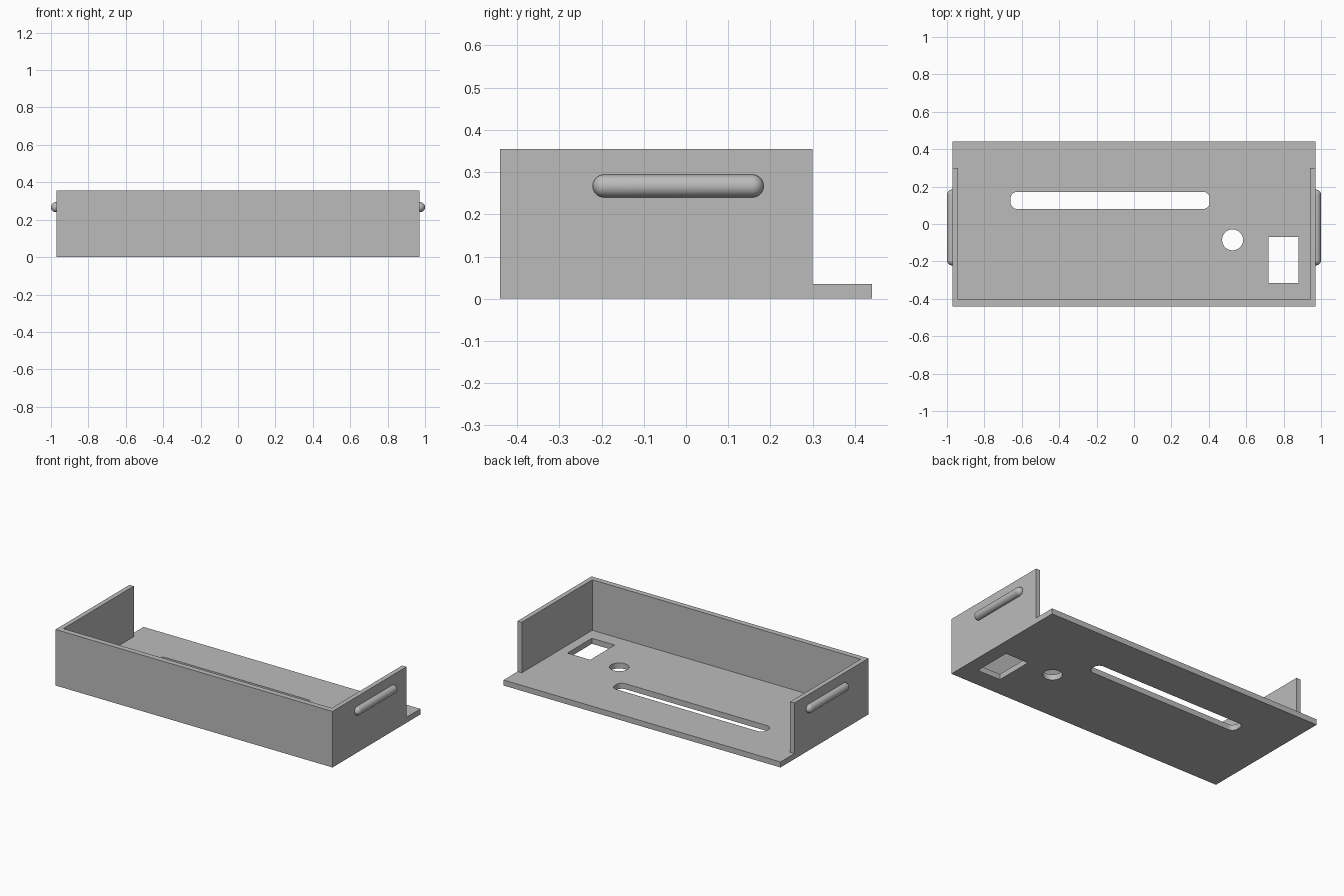
import bpy, bmesh
from math import sin, cos, pi, tau, radians
from mathutils import Matrix

if "Cube" in bpy.data.objects:
    bpy.data.objects.remove(bpy.data.objects["Cube"])

# One plain grey for the whole tray
grey = bpy.data.materials.new("plain grey")
grey.use_nodes = True
colour = (0.5, 0.5, 0.5, 1)
grey.diffuse_color = colour
grey.node_tree.nodes["Principled BSDF"].inputs["Base Color"].default_value = colour


def make_object(name, bm):
    bmesh.ops.recalc_face_normals(bm, faces=bm.faces)
    mesh = bpy.data.meshes.new(name)
    bm.to_mesh(mesh)
    bm.free()
    mesh.materials.append(grey)
    obj = bpy.data.objects.new(name, mesh)
    bpy.context.collection.objects.link(obj)
    return obj


def prism(name, outline, z0, z1):
    """Extrude a flat outline upwards from z0 to z1."""
    bm = bmesh.new()
    face = bm.faces.new([bm.verts.new((x, y, z0)) for x, y in outline])
    top = bmesh.ops.extrude_face_region(bm, geom=[face])["geom"]
    verts = [v for v in top if isinstance(v, bmesh.types.BMVert)]
    bmesh.ops.translate(bm, vec=(0, 0, z1 - z0), verts=verts)
    return make_object(name, bm)


def rectangle(x0, x1, y0, y1):
    return [(x0, y0), (x1, y0), (x1, y1), (x0, y1)]


def rounded(x0, x1, y0, y1, r, steps=8):
    """Rectangle outline with arcs at its corners."""
    centres = rectangle(x0 + r, x1 - r, y0 + r, y1 - r)
    points = []
    for i, (cx, cy) in enumerate(centres):
        for s in range(steps + 1):
            a = pi + (i + s / steps) * pi / 2
            points.append((cx + r * cos(a), cy + r * sin(a)))
    return points


def disc(cx, cy, r, n=48):
    return [(cx + r * cos(tau * i / n), cy + r * sin(tau * i / n)) for i in range(n)]


def cut(target, cutter):
    mod = target.modifiers.new("cut", "BOOLEAN")
    mod.operation = "DIFFERENCE"
    mod.solver = "EXACT"
    mod.object = cutter
    bpy.context.view_layer.objects.active = target
    bpy.ops.object.modifier_apply(modifier=mod.name)
    bpy.data.objects.remove(cutter)


# Tray body: solid block with the open interior and rear ledge cut away
W, D, H, FLOOR = 0.97, 0.44, 0.355, 0.035
INNER, FRONT, WALL_END = 0.94, -0.405, 0.30
tray = prism("tray", rectangle(-W, W, -D, D), 0, H)
interior = [(-INNER, FRONT), (INNER, FRONT), (INNER, WALL_END), (1.2, WALL_END),
            (1.2, 1), (-1.2, 1), (-1.2, WALL_END), (-INNER, WALL_END)]
cut(tray, prism("interior_cutter", interior, FLOOR, 1))

# Openings through the floor
openings = {
    "slot_cutter": rounded(-0.66, 0.405, 0.08, 0.172, 0.036),
    "round_hole_cutter": disc(0.527, -0.085, 0.056),
    "window_cutter": rectangle(0.72, 0.88, -0.315, -0.07),
}
for name, outline in openings.items():
    cut(tray, prism(name, outline, -0.1, 0.1))


# Round-ended grip bars, half sunk into the side walls
def grip(name, x):
    r, y0, y1, z, steps = 0.027, -0.221, 0.184, 0.267, 8
    profile = []
    for s in range(steps + 1):
        a = s / steps * pi / 2
        profile.append((y0 + r - r * cos(a), r * sin(a)))
    profile += [(y0 + y1 - y, d) for y, d in reversed(profile)]
    bm = bmesh.new()
    verts = [bm.verts.new((d, y, 0)) for y, d in profile]
    edges = [bm.edges.new(pair) for pair in zip(verts, verts[1:])]
    bmesh.ops.spin(bm, geom=verts + edges, cent=(0, 0, 0), axis=(0, 1, 0),
                   angle=tau, steps=32, use_duplicate=False)
    bmesh.ops.remove_doubles(bm, verts=bm.verts, dist=0.0001)
    bm.transform(Matrix.Translation((x, 0, z)))
    obj = make_object(name, bm)
    bpy.ops.object.select_all(action="DESELECT")
    obj.select_set(True)
    bpy.context.view_layer.objects.active = obj
    bpy.ops.object.shade_smooth_by_angle(angle=radians(30))


for side, sign in (("left", 1), ("right", -1)):
    grip(side + "_grip", sign * 0.973)
